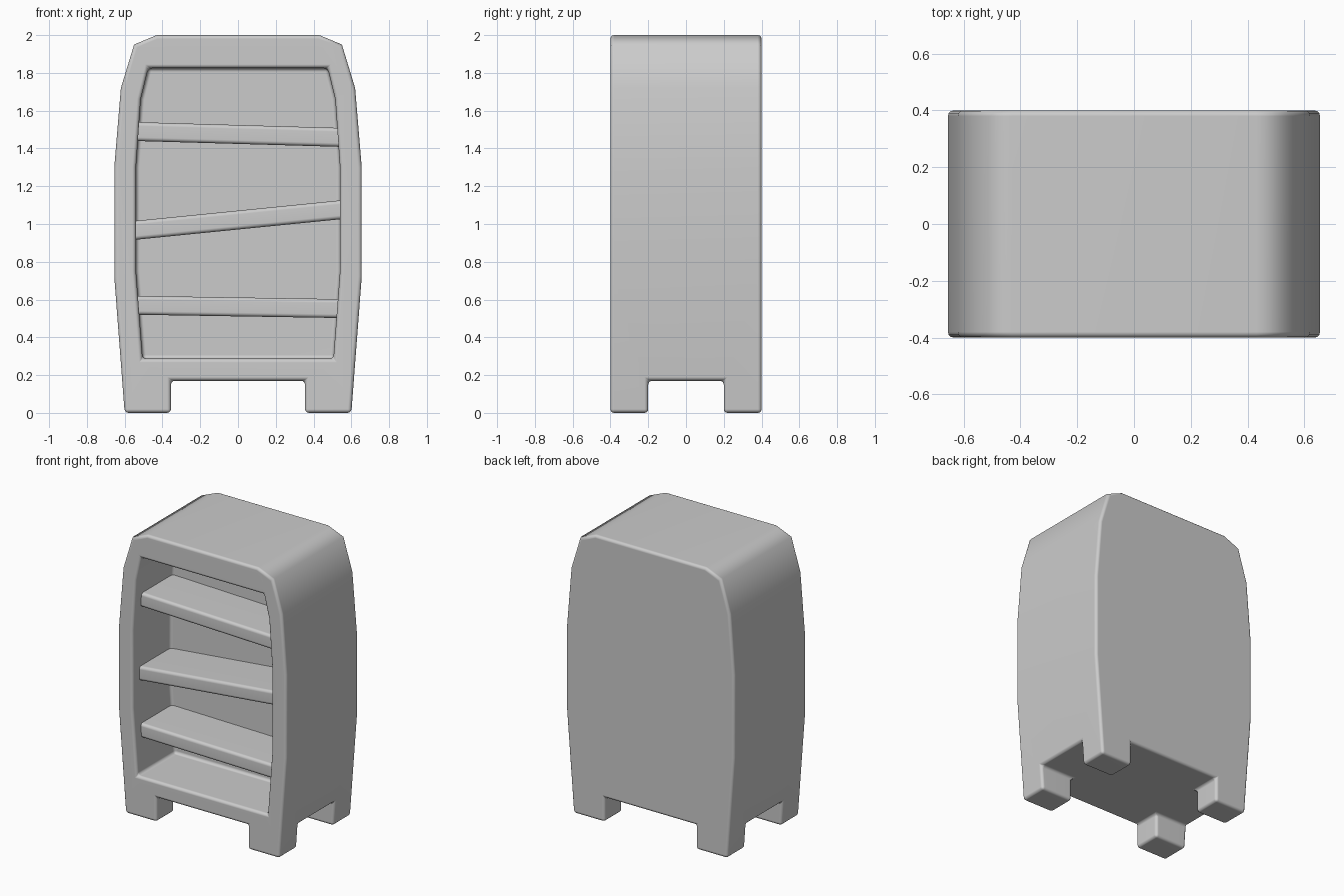
import bpy, bmesh, math
from mathutils import Vector

if "Cube" in bpy.data.objects:
    bpy.data.objects.remove(bpy.data.objects["Cube"])


def prism(name, points, offset):
    """Closed solid: a flat outline swept along the offset vector."""
    bm = bmesh.new()
    face = bm.faces.new([bm.verts.new(p) for p in points])
    swept = bmesh.ops.extrude_face_region(bm, geom=[face], use_keep_orig=True)
    verts = [v for v in swept["geom"] if isinstance(v, bmesh.types.BMVert)]
    bmesh.ops.translate(bm, verts=verts, vec=Vector(offset))
    bmesh.ops.recalc_face_normals(bm, faces=bm.faces)
    mesh = bpy.data.meshes.new(name)
    bm.to_mesh(mesh)
    bm.free()
    obj = bpy.data.objects.new(name, mesh)
    bpy.context.collection.objects.link(obj)
    return obj


def mirrored(half, y):
    """Full outline from the right half, listed bottom to top."""
    return [(x, y, z) for x, z in half] + [(-x, y, z) for x, z in reversed(half)]


def select(obj):
    bpy.ops.object.select_all(action='DESELECT')
    obj.select_set(True)
    bpy.context.view_layer.objects.active = obj


def cut(obj, cutter):
    mod = obj.modifiers.new("cut", 'BOOLEAN')
    mod.operation = 'DIFFERENCE'
    mod.solver = 'EXACT'
    mod.object = cutter
    select(obj)
    bpy.ops.object.modifier_apply(modifier=mod.name)
    bpy.data.objects.remove(cutter)


def soften(obj, width):
    mod = obj.modifiers.new("bevel", 'BEVEL')
    mod.width = width
    mod.segments = 3
    mod.limit_method = 'ANGLE'
    mod.angle_limit = math.radians(58)
    mod.use_clamp_overlap = False
    select(obj)
    bpy.ops.object.modifier_apply(modifier=mod.name)
    bpy.ops.object.shade_smooth_by_angle(angle=math.radians(57))
    mod = obj.modifiers.new("normals", 'WEIGHTED_NORMAL')
    mod.keep_sharp = True


# Bulging case
outer = [(0.60, 0), (0.655, 0.72), (0.655, 1.30), (0.62, 1.72), (0.55, 1.95), (0.43, 2.0)]
case = prism("bookcase_body", mirrored(outer, -0.4), (0, 0.8, 0))

# Front recess following the case outline
inner = [(0.505, 0.287), (0.54, 0.75), (0.54, 1.30), (0.515, 1.66), (0.475, 1.825)]
cut(case, prism("recess_cutter", mirrored(inner, -0.5), (0, 0.52, 0)))

# Cross-shaped gap under the case leaves four feet
a, b, r = 0.355, 0.2, 1.0
cross = [(r, -b), (r, b), (a, b), (a, r), (-a, r), (-a, b),
         (-r, b), (-r, -b), (-a, -b), (-a, -r), (a, -r), (a, -b)]
cut(case, prism("feet_cutter", [(x, y, -0.1) for x, y in cross], (0, 0, 0.27)))
soften(case, 0.02)

# Crooked shelves: top height at left and right wall
for name, left, right in (("lower_shelf", 0.62, 0.602),
                          ("middle_shelf", 1.015, 1.127),
                          ("upper_shelf", 1.54, 1.508)):
    w, t = 0.56, 0.1
    shelf = prism(name, [(-w, -0.325, left - t), (w, -0.325, right - t),
                         (w, -0.325, right), (-w, -0.325, left)], (0, 0.375, 0))
    soften(shelf, 0.02)
